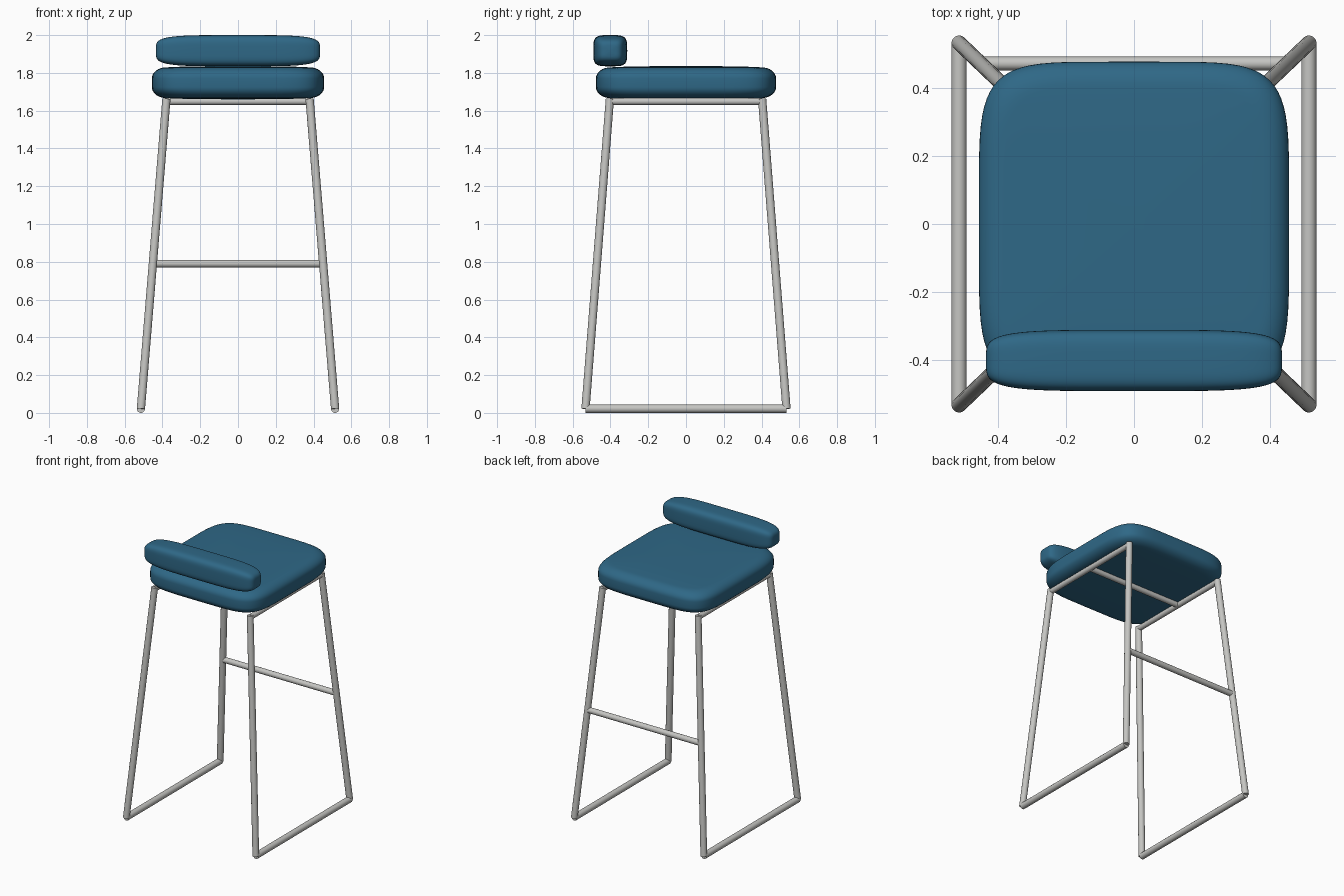
import bpy, bmesh, math
from mathutils import Vector

cube = bpy.data.objects.get("Cube")
if cube:
    bpy.data.objects.remove(cube, do_unlink=True)


def make_material(name, rgb, roughness):
    m = bpy.data.materials.new(name)
    m.use_nodes = True
    m.diffuse_color = (*rgb, 1)
    bsdf = m.node_tree.nodes["Principled BSDF"]
    bsdf.inputs["Base Color"].default_value = (*rgb, 1)
    bsdf.inputs["Roughness"].default_value = roughness
    return m


BLUE = make_material("blue upholstery", (0.028, 0.138, 0.240), 0.7)
STEEL = make_material("light grey steel", (0.56, 0.56, 0.54), 0.4)


def finish(name, bm, material, angle):
    bmesh.ops.recalc_face_normals(bm, faces=bm.faces)
    me = bpy.data.meshes.new(name)
    bm.to_mesh(me)
    bm.free()
    me.materials.append(material)
    ob = bpy.data.objects.new(name, me)
    bpy.context.collection.objects.link(ob)
    bpy.ops.object.select_all(action='DESELECT')
    ob.select_set(True)
    bpy.context.view_layer.objects.active = ob
    bpy.ops.object.shade_smooth_by_angle(angle=math.radians(angle))
    return ob


def tube(name, a, b, radius):
    """Capped round bar between two points."""
    a, b = Vector(a), Vector(b)
    bm = bmesh.new()
    bmesh.ops.create_cone(bm, cap_ends=True, segments=20, radius1=radius,
                          radius2=radius, depth=(b - a).length)
    turn = (b - a).to_track_quat('Z', 'Y').to_matrix()
    bmesh.ops.rotate(bm, matrix=turn, verts=bm.verts)
    bmesh.ops.translate(bm, vec=(a + b) / 2, verts=bm.verts)
    return finish(name, bm, STEEL, 40)


def superellipse(a, b, n, count=72):
    def power(v):
        return math.copysign(abs(v) ** (2 / n), v)
    angles = [2 * math.pi * i / count for i in range(count)]
    return [(a * power(math.cos(t)), b * power(math.sin(t))) for t in angles]


def loft(name, rings, first_tip, last_tip):
    """Closed padded form through a stack of rings, ending in two tips."""
    bm = bmesh.new()
    loops = [[bm.verts.new(p) for p in ring] for ring in rings]
    count = len(loops[0])
    for lo, hi in zip(loops, loops[1:]):
        for i in range(count):
            j = (i + 1) % count
            bm.faces.new((lo[i], lo[j], hi[j], hi[i]))
    for loop, tip in ((loops[0], first_tip), (loops[-1], last_tip)):
        t = bm.verts.new(tip)
        for i in range(count):
            bm.faces.new((loop[i], loop[(i + 1) % count], t))
    return finish(name, bm, BLUE, 60)


# Seat: rounded plan, soft rims and a slight crown on both faces
A, B, MID, HALF = 0.456, 0.477, 1.748, 0.081
RIM_IN, RIM_UP, CROWN = 0.075, 0.058, 0.007
profile = [(0.24, HALF + CROWN * 0.85), (0.12, HALF + CROWN * 0.4)]
for k in range(9):
    t = math.pi / 2 * k / 8
    profile.append((RIM_IN * (1 - math.sin(t)),
                    HALF - RIM_UP * (1 - math.cos(t))))
profile += [(inset, -z) for inset, z in reversed(profile)]
outline = superellipse(A, B, 5.4)
seat_rings = [[(x * (1 - inset / A), y * (1 - inset / B), MID + z)
               for x, y in outline] for inset, z in profile]
loft("seat_cushion", seat_rings,
     (0, 0, MID + HALF + CROWN), (0, 0, MID - HALF - CROWN))

# Low back roll: rounded-square section shrinking towards both ends
LENGTH, POWER = 0.435, 4.4
section = superellipse(0.09, 0.0825, 4.2)
back_rings = []
for k in range(1, 32):
    t = -math.pi / 2 + math.pi * k / 32
    x = math.copysign(abs(math.sin(t)) ** (2 / POWER), t) * LENGTH
    s = math.cos(t) ** (2 / POWER)
    back_rings.append([(x, -0.401 + y * s, 1.9175 + z * s)
                       for y, z in section])
loft("back_roll", back_rings,
     (-LENGTH, -0.401, 1.9175), (LENGTH, -0.401, 1.9175))

# Frame: splayed legs, floor runners and seat rails on both sides
FOOT, TOP = Vector((0.514, 0.532, 0.022)), Vector((0.379, 0.403, 1.662))
for side, sx in (("left", 1), ("right", -1)):
    for end, sy in (("front", -1), ("back", 1)):
        tube(f"{end}_{side}_leg",
             (sx * FOOT.x, sy * FOOT.y, FOOT.z),
             (sx * TOP.x, sy * TOP.y, TOP.z), 0.022)
    tube(f"{side}_floor_runner", (sx * FOOT.x, -FOOT.y, 0.022),
         (sx * FOOT.x, FOOT.y, 0.022), 0.022)
    tube(f"{side}_seat_rail", (sx * TOP.x, -TOP.y, 1.649),
         (sx * TOP.x, TOP.y, 1.649), 0.019)

# Bars joining the two sides
tube("seat_cross_rail", (-TOP.x, 0, 1.649), (TOP.x, 0, 1.649), 0.019)
rest = FOOT.lerp(TOP, (0.79 - FOOT.z) / (TOP.z - FOOT.z))
tube("footrest", (-rest.x, rest.y, rest.z), (rest.x, rest.y, rest.z), 0.02)
